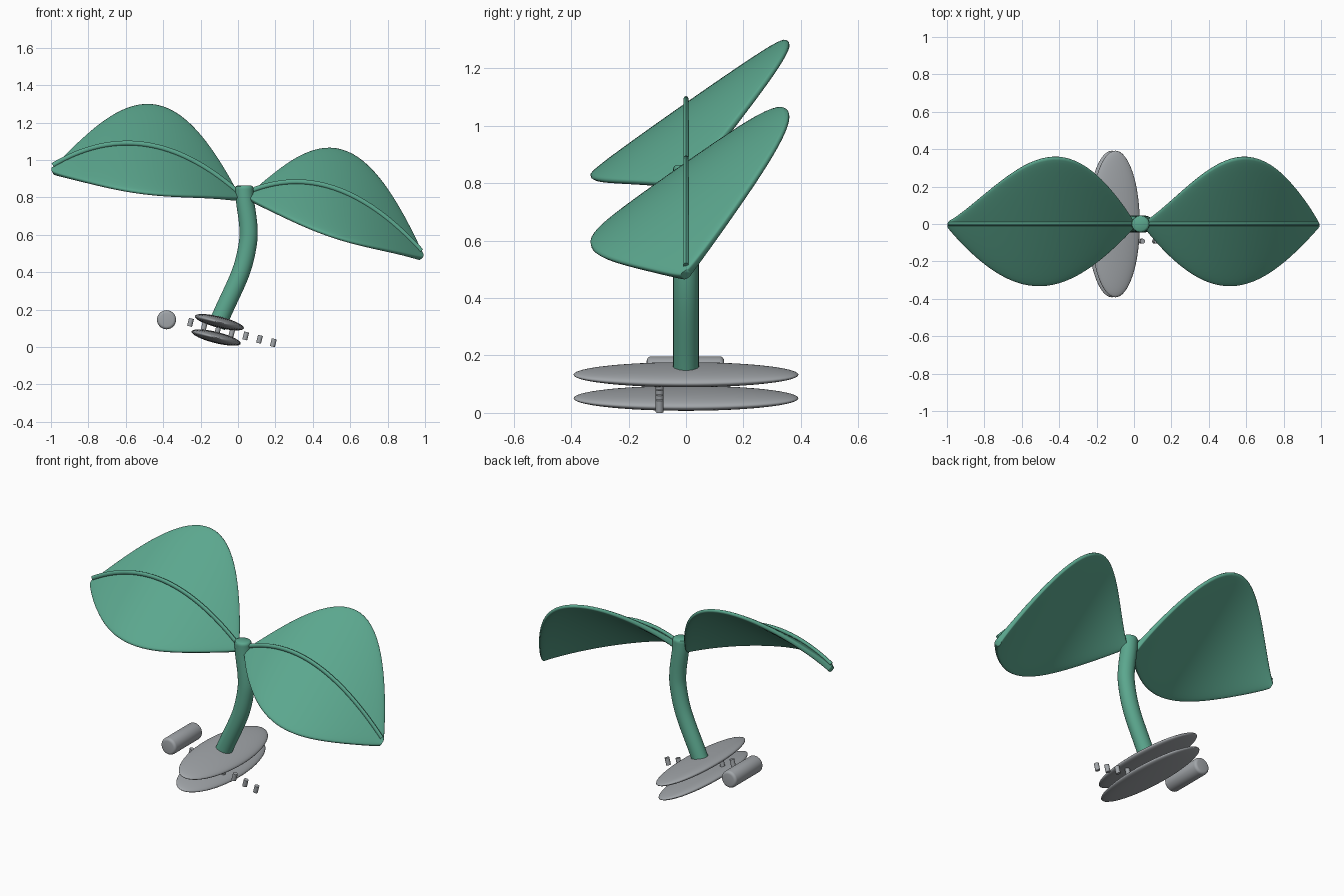
import bpy, bmesh, math
from mathutils import Vector, Matrix

if "Cube" in bpy.data.objects:
    bpy.data.objects.remove(bpy.data.objects["Cube"])

TILT = math.radians(14)
SLOPE = 0.70  # leaves rise towards the back


def material(name, col):
    m = bpy.data.materials.new(name)
    m.diffuse_color = (*col, 1)
    m.use_nodes = True
    m.node_tree.nodes["Principled BSDF"].inputs["Base Color"].default_value = m.diffuse_color
    return m


GREEN = material("leaf green", (0.105, 0.385, 0.27))
GREY = material("metal grey", (0.36, 0.38, 0.40))


def finish(name, bm, mat, angle=40):
    bmesh.ops.recalc_face_normals(bm, faces=bm.faces)
    me = bpy.data.meshes.new(name)
    bm.to_mesh(me)
    bm.free()
    ob = bpy.data.objects.new(name, me)
    bpy.context.collection.objects.link(ob)
    me.materials.append(mat)
    bpy.ops.object.select_all(action='DESELECT')
    ob.select_set(True)
    bpy.context.view_layer.objects.active = ob
    bpy.ops.object.shade_smooth_by_angle(angle=math.radians(angle))
    return ob


def loft(name, rings, mat, angle=40):
    bm = bmesh.new()
    loops = [[bm.verts.new(p) for p in r] for r in rings]
    n = len(loops[0])
    for a, b in zip(loops, loops[1:]):
        for i in range(n):
            bm.faces.new((a[i], a[(i + 1) % n], b[(i + 1) % n], b[i]))
    bm.faces.new(loops[0])
    bm.faces.new(loops[-1])
    return finish(name, bm, mat, angle)


def spow(v, p):
    return math.copysign(abs(v) ** p, v)


def tube(name, pts, radius, mat, n=24, widen=1.0):
    """Round tube along a path lying in the x-z plane."""
    rings = []
    for i, p in enumerate(pts):
        t = (pts[min(i + 1, len(pts) - 1)] - pts[max(i - 1, 0)]).normalized()
        side = Vector((t.z, 0, -t.x)) * widen
        r = radius[i] if isinstance(radius, list) else radius
        rings.append([p + side * r * math.cos(a) + Vector((0, r * math.sin(a), 0))
                      for a in (2 * math.pi * k / n for k in range(n))])
    return loft(name, rings, mat)


def bump(t, power, full):
    return max(0.0, math.sin(math.pi * t ** power)) ** full


def leaf(side, x0, z0, x1, z1, arch):
    """Arched blade between two ends, with a raised midrib."""
    N, M = 48, 48
    rings, rib = [], []
    for i in range(N + 1):
        t = 0.5 - 0.5 * math.cos(math.pi * i / N)  # closer sections at the ends
        x = x0 + (x1 - x0) * t
        z = z0 + (z1 - z0) * t + 4 * arch * t * (1 - t)
        dz = ((z1 - z0) + 4 * arch * (1 - 2 * t)) / (x1 - x0)
        nrm = Vector((-dz, -SLOPE, 1)).normalized()
        back = 0.014 + 0.345 * bump(t, 1.27, 0.9)
        front = 0.014 + 0.317 * bump(t, 0.97, 0.92)
        ring = []
        for k in range(M):
            a = 2 * math.pi * k / M
            c = math.cos(a)
            y = c * (back if c > 0 else front)
            ring.append(Vector((x, y, z + SLOPE * y)) + nrm * 0.018 * spow(math.sin(a), 0.4))
        rings.append(ring)
        rib.append(Vector((x, 0, z + 0.032)))
    loft(side + "_leaf", rings, GREEN, 60)
    tube(side + "_leaf_midrib", rib, 0.01, GREEN, 10, 1.3)


leaf("left", -0.99, 0.94, -0.005, 0.80, 0.182)
leaf("right", 0.06, 0.80, 0.98, 0.482, 0.175)

# curved stem, smoothed through a few points
ctrl = [Vector((x, 0, z)) for x, z in
        ((-0.115, 0.11), (-0.075, 0.2), (0.015, 0.4), (0.052, 0.55), (0.055, 0.65), (0.038, 0.78), (0.034, 0.85))]
path = []
for i in range(len(ctrl) - 1):
    p0, p1, p2 = ctrl[max(i - 1, 0)], ctrl[i], ctrl[i + 1]
    p3 = ctrl[min(i + 2, len(ctrl) - 1)]
    for k in range(6):
        t = k / 6
        path.append(0.5 * (2 * p1 + (p2 - p0) * t + (2 * p0 - 5 * p1 + 4 * p2 - p3) * t * t
                           + (3 * p1 - p0 - 3 * p2 + p3) * t ** 3))
path.append(ctrl[-1])
radii = [0.045] * len(path)
for dz, r in ((0.009, 0.042), (0.014, 0.034)):  # rounded top
    path.append(ctrl[-1] + Vector((0, 0, dz)))
    radii.append(r)
tube("stem", path, radii, GREEN, widen=1.08)

# two tilted oval clip plates
for name, x, z in (("upper_clip_plate", -0.10, 0.133), ("lower_clip_plate", -0.117, 0.051)):
    bm = bmesh.new()
    mat = (Matrix.Translation((x, 0, z)) @ Matrix.Rotation(TILT, 4, 'Y')
           @ Matrix.Diagonal((0.135, 0.392, 0.03, 1)))
    bmesh.ops.create_uvsphere(bm, u_segments=64, v_segments=24, radius=1, matrix=mat)
    finish(name, bm, GREY, 80)


def cylinder(name, matrix, r, depth, bevel, segs):
    bm = bmesh.new()
    bmesh.ops.create_cone(bm, cap_ends=True, segments=segs, radius1=r, radius2=r, depth=depth)
    if bevel:
        rim = [e for e in bm.edges if abs(e.verts[0].co.z - e.verts[1].co.z) < 1e-5]
        bmesh.ops.bevel(bm, geom=rim, offset=bevel, segments=4, profile=0.5, affect='EDGES')
    bmesh.ops.transform(bm, matrix=matrix, verts=bm.verts)
    finish(name, bm, GREY)


# hinge barrel
cylinder("hinge_barrel", Matrix.Translation((-0.382, -0.002, 0.146)) @ Matrix.Rotation(math.pi / 2, 4, 'X'),
         0.051, 0.27, 0.016, 32)

# row of small clip teeth
for i in range(7):
    d = i * 0.0738
    cylinder(f"clip_tooth_{i + 1}", Matrix.Translation((-0.254 + d, -0.092, 0.132 - 0.245 * d))
             @ Matrix.Rotation(TILT, 4, 'Y'), 0.0135, 0.043, 0, 16)
